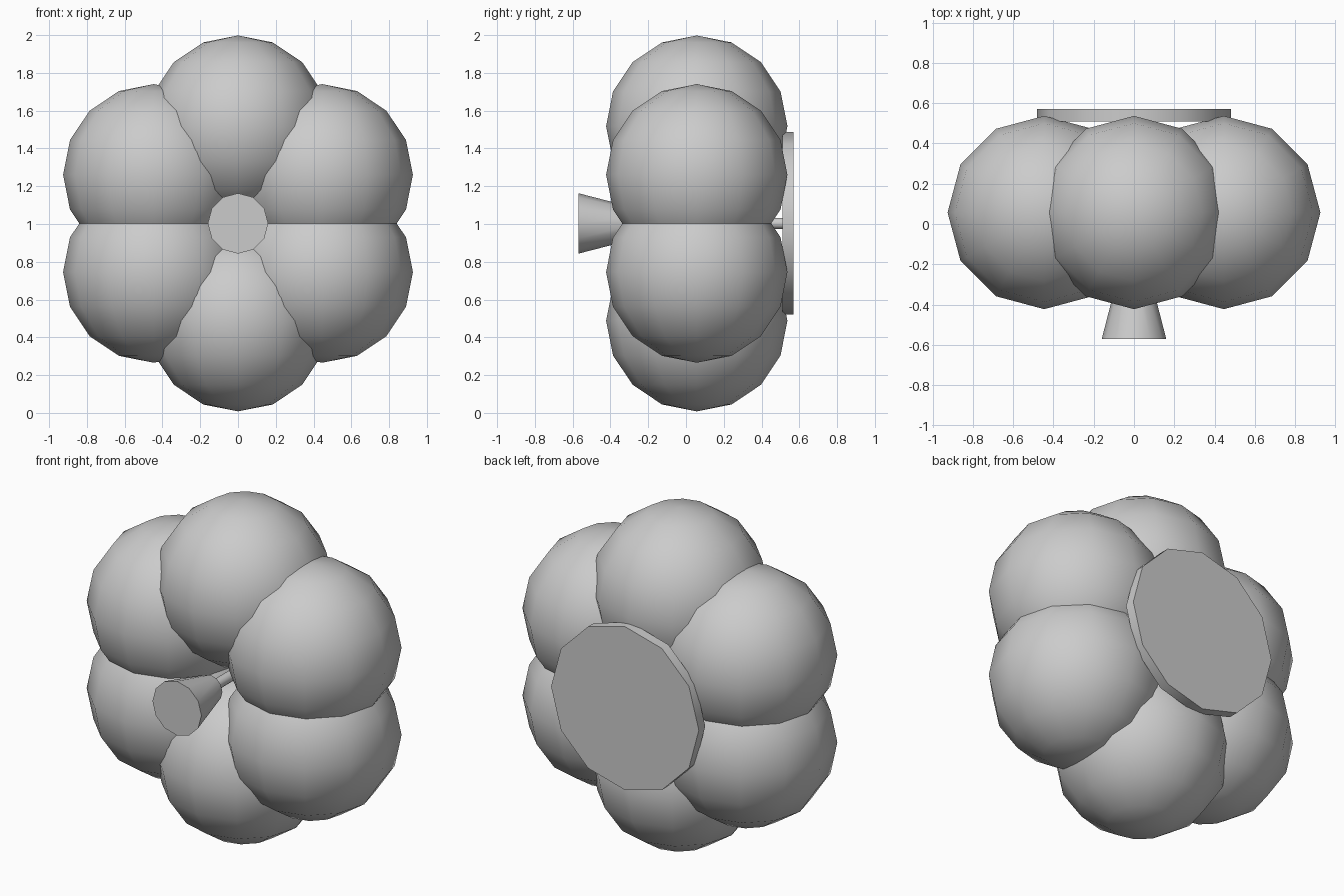
import bpy, bmesh, math
from mathutils import Matrix

if "Cube" in bpy.data.objects:
    bpy.data.objects.remove(bpy.data.objects["Cube"])

grey = bpy.data.materials.new("plain_grey")
grey.diffuse_color = (0.6, 0.6, 0.6, 1)
grey.use_nodes = True
grey.node_tree.nodes["Principled BSDF"].inputs["Base Color"].default_value = grey.diffuse_color

CENTRE_Z = 1.003


def finish(name, bm, angle):
    """Turn a bmesh into a named object, smooth up to the given angle."""
    bmesh.ops.recalc_face_normals(bm, faces=bm.faces)
    me = bpy.data.meshes.new(name)
    bm.to_mesh(me)
    bm.free()
    me.materials.append(grey)
    ob = bpy.data.objects.new(name, me)
    bpy.context.collection.objects.link(ob)
    bpy.ops.object.select_all(action='DESELECT')
    bpy.context.view_layer.objects.active = ob
    ob.select_set(True)
    bpy.ops.object.shade_smooth_by_angle(angle=math.radians(angle))
    return ob


def turned(name, y_front, y_back, r_front, r_back, sides=12):
    """Round part lying along the y axis."""
    bm = bmesh.new()
    place = (Matrix.Translation((0, (y_front + y_back) / 2, CENTRE_Z))
             @ Matrix.Rotation(math.radians(90), 4, 'X'))
    bmesh.ops.create_cone(bm, cap_ends=True, segments=sides, radius1=r_back,
                          radius2=r_front, depth=y_back - y_front, matrix=place)
    return finish(name, bm, 40)


# Six overlapping lobes in an upright ring
RING, LOBE = 0.515, 0.48
for i in range(6):
    a = math.radians(90 + 60 * i)
    bm = bmesh.new()
    bmesh.ops.create_uvsphere(
        bm, u_segments=12, v_segments=8, radius=LOBE,
        matrix=Matrix.Translation((RING * math.cos(a), 0.057,
                                   CENTRE_Z + RING * math.sin(a))))
    finish(f"lobe_{i + 1}", bm, 60)

# Flared knob at the front, thin stem through the middle, back plate
turned("front_knob", -0.57, -0.26, 0.16, 0.08)
turned("stem", -0.27, 0.52, 0.03, 0.03)
turned("back_plate", 0.51, 0.57, 0.483, 0.483)
